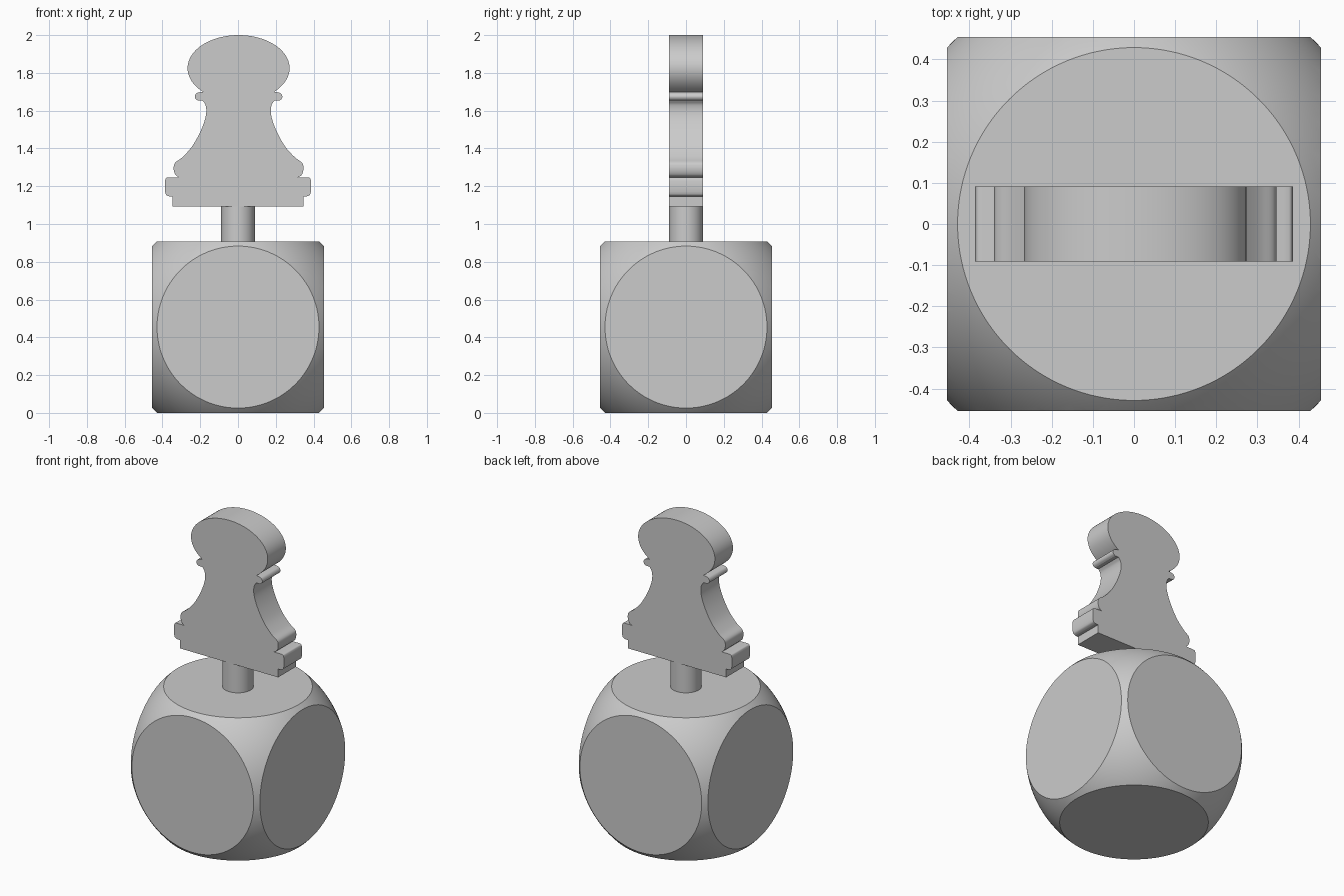
import bpy, bmesh, math
from mathutils import Vector

if "Cube" in bpy.data.objects:
    bpy.data.objects.remove(bpy.data.objects["Cube"], do_unlink=True)

grey = bpy.data.materials.new("plain_grey")
grey.use_nodes = True
grey.diffuse_color = (0.6, 0.6, 0.6, 1)
grey.node_tree.nodes["Principled BSDF"].inputs["Base Color"].default_value = grey.diffuse_color

HALF = 0.4543        # half the block's width
BLOCK_TOP = 2 * HALF
PAWN_BASE = 1.093
THICK = 0.0909       # half the pawn's thickness


def finish(name, bm):
    """Turn a bmesh into a smooth-shaded object that keeps its sharp edges."""
    bmesh.ops.recalc_face_normals(bm, faces=bm.faces)
    mesh = bpy.data.meshes.new(name)
    bm.to_mesh(mesh)
    bm.free()
    mesh.shade_smooth()
    mesh.set_sharp_from_angle(angle=math.radians(30))
    mesh.materials.append(grey)
    obj = bpy.data.objects.new(name, mesh)
    bpy.context.collection.objects.link(obj)
    return obj


def smooth_path(points, steps=6):
    """Catmull-Rom curve through the points."""
    pts = [Vector(p) for p in points]
    pts = [2 * pts[0] - pts[1]] + pts + [2 * pts[-1] - pts[-2]]
    out = []
    for a, b, c, d in zip(pts, pts[1:], pts[2:], pts[3:]):
        for i in range(steps):
            t = i / steps
            out.append(0.5 * (2 * b + (c - a) * t + (2 * a - 5 * b + 4 * c - d) * t ** 2
                              + (3 * b - a - 3 * c + d) * t ** 3))
    return out + [pts[-2]]


# Rounded block: a sphere sliced flat on six sides
bm = bmesh.new()
bmesh.ops.create_uvsphere(bm, u_segments=128, v_segments=64, radius=math.hypot(HALF, 0.429))
for axis in range(3):
    for sign in (-1, 1):
        normal = Vector((0, 0, 0))
        normal[axis] = sign
        bmesh.ops.bisect_plane(bm, geom=bm.verts[:] + bm.edges[:] + bm.faces[:],
                               plane_co=normal * HALF, plane_no=normal, clear_outer=True)
        bmesh.ops.edgeloop_fill(bm, edges=[e for e in bm.edges if e.is_boundary])
bmesh.ops.translate(bm, verts=bm.verts, vec=(0, 0, HALF))
finish("rounded_block", bm)

# Round post joining the block and the pawn
bm = bmesh.new()
bmesh.ops.create_cone(bm, cap_ends=True, segments=64, radius1=0.089, radius2=0.089,
                      depth=PAWN_BASE - BLOCK_TOP)
bmesh.ops.translate(bm, verts=bm.verts, vec=(0, 0, (PAWN_BASE + BLOCK_TOP) / 2))
finish("post", bm)

# Half outline of the pawn, from foot to crown
foot = [(0.346, PAWN_BASE), (0.346, 1.146)]
band = smooth_path([(0.364, 1.146), (0.38, 1.154), (0.386, 1.17)], 4)
band += smooth_path([(0.386, 1.23), (0.381, 1.243), (0.367, 1.247)], 4)
body = smooth_path([(0.316, 1.247), (0.333, 1.259), (0.342, 1.28), (0.343, 1.305),
                    (0.334, 1.326), (0.297, 1.354), (0.249, 1.407), (0.209, 1.475),
                    (0.182, 1.54), (0.171, 1.59), (0.175, 1.63), (0.19, 1.653)])
collar = smooth_path([(0.215, 1.653), (0.227, 1.661), (0.232, 1.675),
                      (0.225, 1.69), (0.211, 1.697)], 4)
head = []
start, steps = -math.asin(0.125 / 0.175), 48
for i in range(steps):
    a = start + (math.pi / 2 - start) * i / steps
    head.append((0.27 * math.cos(a), 1.825 + 0.175 * math.sin(a)))
half = [Vector(p) for p in foot + band + body + collar + head]

# Flat pawn: mirrored outline extruded through its thickness
outline = half + [Vector((0, 2.0))] + [Vector((-p.x, p.y)) for p in reversed(half)]
bm = bmesh.new()
verts = [bm.verts.new((p.x + (0.003 if p.y > 1.25 else 0), -THICK, p.y)) for p in outline]
face = bm.faces.new(verts)
extruded = bmesh.ops.extrude_face_region(bm, geom=[face], use_keep_orig=True)
bmesh.ops.translate(bm, vec=(0, 2 * THICK, 0),
                    verts=[g for g in extruded["geom"] if isinstance(g, bmesh.types.BMVert)])
finish("flat_pawn", bm)
